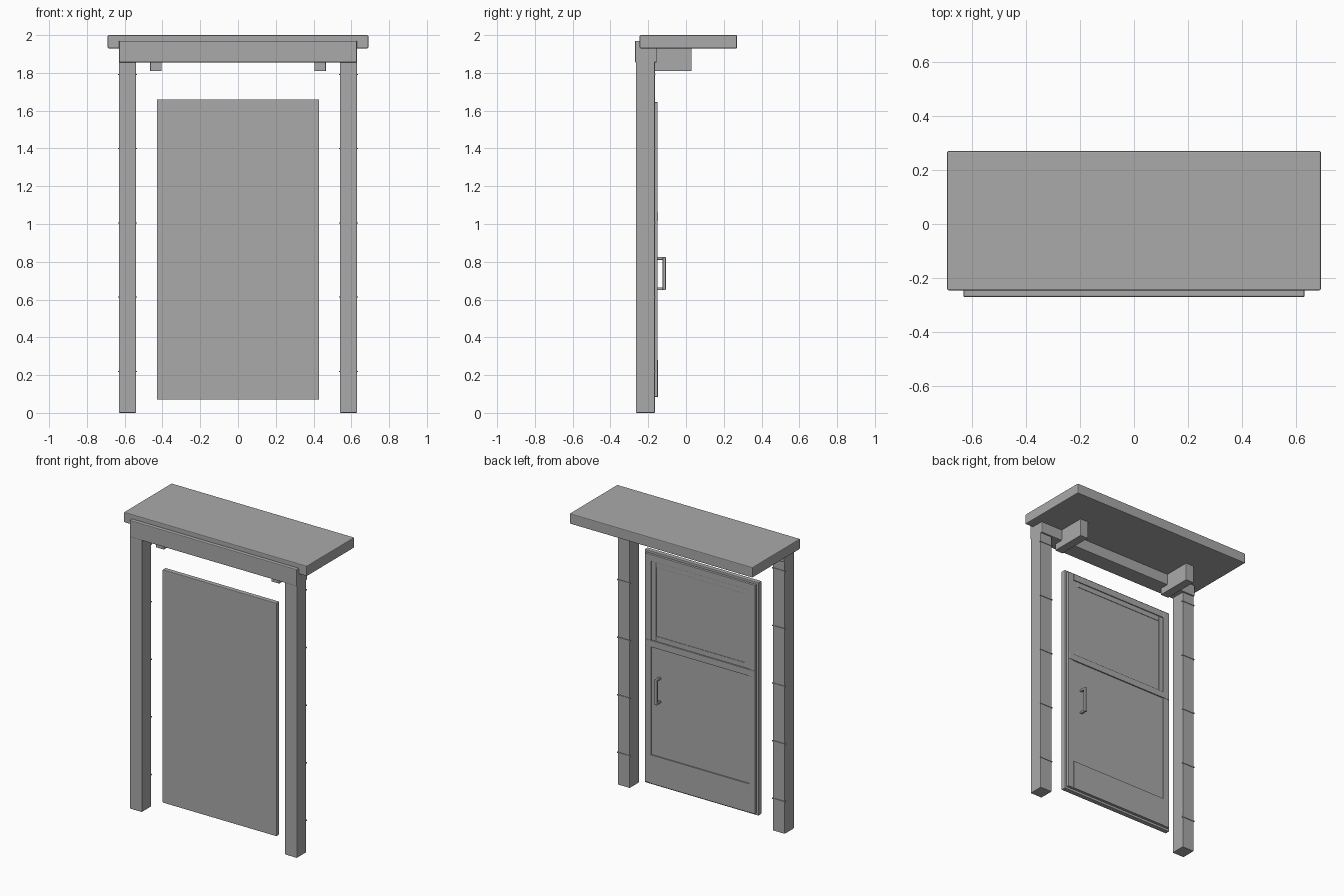
import bpy
import bmesh
from mathutils import Vector

if "Cube" in bpy.data.objects:
    bpy.data.objects.remove(bpy.data.objects["Cube"], do_unlink=True)

# Single plain material
grey = bpy.data.materials.new("plain_grey")
grey.use_nodes = True
COLOR = (0.4, 0.4, 0.4, 1)
grey.diffuse_color = COLOR
grey.node_tree.nodes["Principled BSDF"].inputs["Base Color"].default_value = COLOR


def box(name, x, y, z, bevel=0.0):
    """Box from (min, max) ranges, with optional softened edges."""
    bm = bmesh.new()
    bmesh.ops.create_cube(bm, size=1)
    low, high = (Vector(c) for c in zip(x, y, z))
    for v in bm.verts:
        v.co = Vector(h if c > 0 else l for c, l, h in zip(v.co, low, high))
    mesh = bpy.data.meshes.new(name)
    bm.to_mesh(mesh)
    bm.free()
    mesh.materials.append(grey)
    obj = bpy.data.objects.new(name, mesh)
    bpy.context.collection.objects.link(obj)
    if bevel:
        mod = obj.modifiers.new("soft_edges", "BEVEL")
        mod.width = bevel
        mod.segments = 2
    return obj


def frame(name, x, y, z, wide, bevel=0.0):
    """Rectangular frame: two uprights with two rails between them."""
    box(name + "_right", (x[0], x[0] + wide), y, z, bevel)
    box(name + "_left", (x[1] - wide, x[1]), y, z, bevel)
    inner = (x[0] + wide, x[1] - wide)
    box(name + "_bottom", inner, y, (z[0], z[0] + wide), bevel)
    box(name + "_top", inner, y, (z[1] - wide, z[1]), bevel)


# Canopy and lintel
box("canopy", (-0.69, 0.69), (-0.245, 0.27), (1.93, 2.0), 0.005)
box("lintel", (-0.63, 0.63), (-0.27, -0.155), (1.855, 1.97), 0.005)

# Posts, their rear straps, and canopy brackets on both sides
for side, s in (("left", 1), ("right", -1)):
    def span(a, b):
        return tuple(sorted((s * a, s * b)))
    box(side + "_post", span(0.54, 0.63), (-0.265, -0.165), (0, 1.9), 0.004)
    box(side + "_bracket", span(0.405, 0.465), (-0.22, 0.03), (1.81, 1.94), 0.002)
    for i in range(5):
        z = 0.22 + i * 0.393
        box(side + "_post_strap", span(0.535, 0.635), (-0.17, -0.161), (z - 0.003, z + 0.003))

# Door slab with raised rear framing
box("door_slab", (-0.43, 0.43), (-0.2, -0.167), (0.07, 1.66), 0.004)
frame("door_frame", (-0.415, 0.415), (-0.168, -0.15), (0.085, 1.645), 0.045, 0.002)
box("middle_rail", (-0.41, 0.41), (-0.168, -0.148), (1.015, 1.06), 0.002)
frame("window_bead", (-0.37, 0.37), (-0.168, -0.155), (1.06, 1.6), 0.035, 0.002)
box("window_panel", (-0.335, 0.335), (-0.168, -0.158), (1.095, 1.565))
box("lower_panel", (-0.37, 0.37), (-0.168, -0.156), (0.13, 1.015))
box("kick_plate", (-0.37, 0.37), (-0.157, -0.148), (0.085, 0.28))

# Pull handle with two standoffs
box("handle_grip", (0.295, 0.315), (-0.124, -0.107), (0.65, 0.825), 0.004)
for z in (0.65, 0.81):
    box("handle_standoff", (0.297, 0.313), (-0.157, -0.11), (z, z + 0.015), 0.003)
